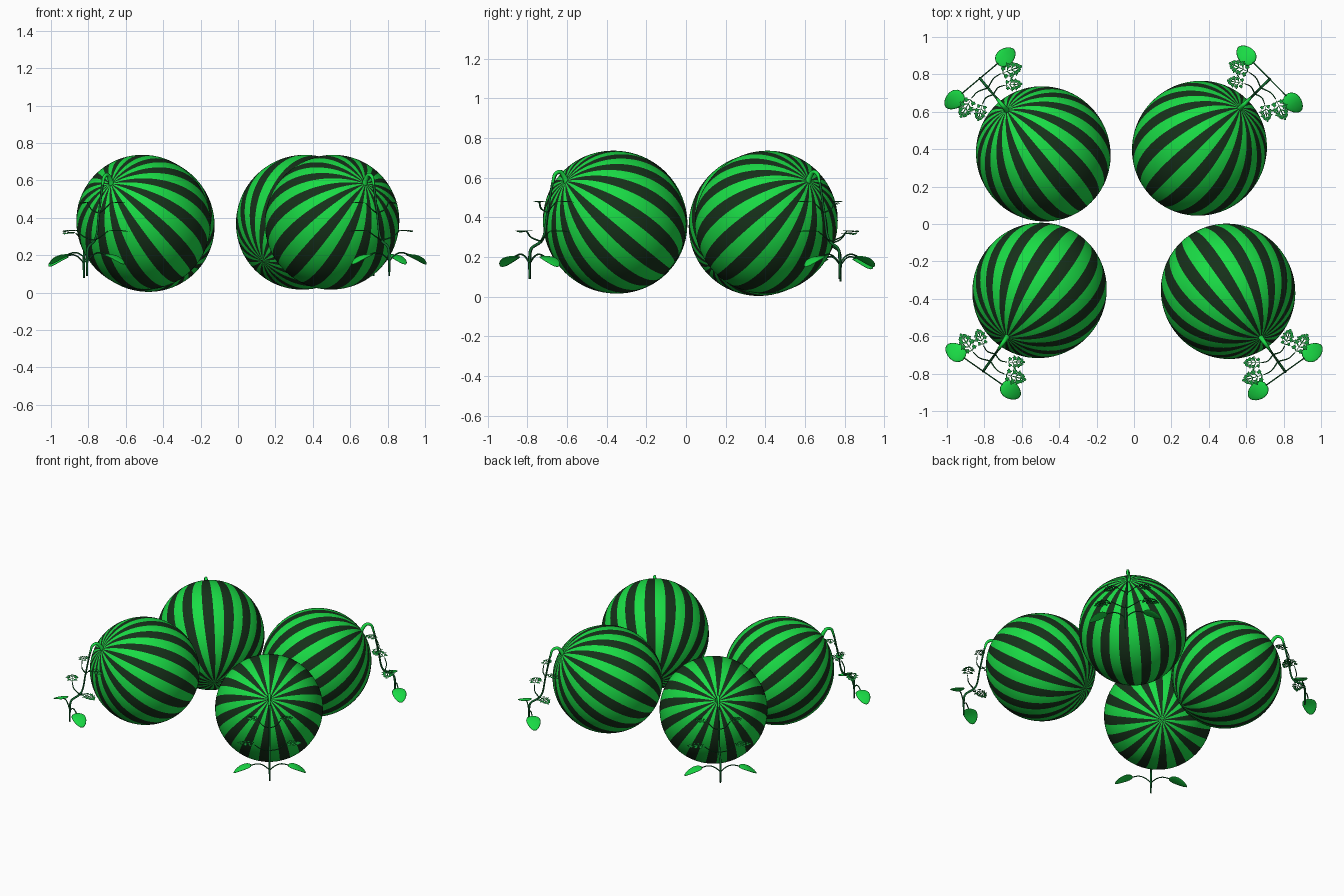
import bpy, bmesh
from math import sin, cos, pi, atan2, radians
from mathutils import Vector, Matrix

if "Cube" in bpy.data.objects:
    bpy.data.objects.remove(bpy.data.objects["Cube"])


def material(name, col):
    m = bpy.data.materials.new(name)
    m.diffuse_color = (*col, 1)
    m.use_nodes = True
    m.node_tree.nodes["Principled BSDF"].inputs["Base Color"].default_value = m.diffuse_color
    return m


LIGHT = material("light_green", (0.01, 0.72, 0.06))
DARK = material("dark_green", (0.008, 0.03, 0.01))
VINE = material("vine_green", (0.005, 0.13, 0.025))
FOLIAGE = material("foliage_green", (0.008, 0.32, 0.04))


def finish(bm, name, mats, smooth=True):
    for f in bm.faces:
        f.smooth = smooth
    me = bpy.data.meshes.new(name)
    bm.to_mesh(me)
    bm.free()
    for m in mats:
        me.materials.append(m)
    return me


def melon_mesh():
    # slightly long sphere, striped from pole to pole, stem pole tipped up and outward (+X)
    bm = bmesh.new()
    bmesh.ops.create_uvsphere(bm, u_segments=96, v_segments=48, radius=0.357)
    for v in bm.verts:
        v.co.z *= 1.03
    for f in bm.faces:
        c = f.calc_center_median()
        step = int((atan2(c.y, c.x) % (2 * pi)) / (2 * pi) * 96)
        f.material_index = (step // 3) % 2
    tilt = Matrix.Rotation(radians(56), 4, 'Y')
    bmesh.ops.transform(bm, matrix=Matrix.Translation((0, 0, 0.372)) @ tilt, verts=bm.verts)
    return finish(bm, "melon", [LIGHT, DARK])


def smooth_path(pts, n=5):
    # Catmull-Rom resampling of (x, y, z, radius) points
    p = [Vector(q) for q in pts]
    p = [2 * p[0] - p[1]] + p + [2 * p[-1] - p[-2]]
    out = []
    for i in range(1, len(p) - 2):
        a, b, c, d = p[i - 1:i + 3]
        for k in range(n):
            t = k / n
            out.append(0.5 * (2 * b + (c - a) * t + (2 * a - 5 * b + 4 * c - d) * t * t
                              + (3 * b - a - 3 * c + d) * t ** 3))
    return out + [p[-2]]


def tube(bm, pts, sides=8):
    path = smooth_path(pts)
    rings = []
    for i, q in enumerate(path):
        tan = (path[min(i + 1, len(path) - 1)] - path[max(i - 1, 0)]).xyz.normalized()
        ref = Vector((0, 1, 0)) if abs(tan.y) < 0.7 else Vector((1, 0, 0))
        u = tan.cross(ref).normalized()
        w = tan.cross(u)
        rings.append([bm.verts.new(q.xyz + q.w * (u * cos(2 * pi * k / sides) + w * sin(2 * pi * k / sides)))
                      for k in range(sides)])
    for a, b in zip(rings, rings[1:]):
        for k in range(sides):
            j = (k + 1) % sides
            bm.faces.new((a[k], a[j], b[j], b[k]))
    bm.faces.new(rings[0][::-1])
    bm.faces.new(rings[-1])


# leaf nodes: (start on vine, leaf base, scale of leaf, heading in degrees from sideways)
NODES = [((0.46, 0, 0.275), (0.475, 0.10, 0.325), 1.0, 20),
         ((0.415, 0, 0.42), (0.415, 0.075, 0.475), 0.8, 35)]


def vine_mesh():
    bm = bmesh.new()
    tube(bm, [(0.527, 0, 0.085, 0.005), (0.527, 0, 0.19, 0.007), (0.515, 0, 0.24, 0.007),
              (0.46, 0, 0.272, 0.007), (0.435, 0, 0.315, 0.006), (0.42, 0, 0.40, 0.006),
              (0.40, 0, 0.50, 0.006), (0.385, 0, 0.57, 0.007)])
    for s in (1, -1):
        # seed leaf stalks
        tube(bm, [(0.527, 0, 0.165, 0.004), (0.527, s * 0.04, 0.198, 0.004),
                  (0.527, s * 0.08, 0.21, 0.004), (0.527, s * 0.125, 0.20, 0.004)], 6)
        # true leaf stalks
        for a, b, k, h in NODES:
            mid = ((a[0] + b[0]) / 2 + 0.012, s * b[1] * 0.55, a[2] + 0.02)
            tube(bm, [(*a, 0.004), (*mid, 0.0035), (b[0], s * b[1], b[2], 0.003)], 6)
    return finish(bm, "vine", [VINE])


def fruit_stem_mesh():
    # thick bright hook joining vine and melon pole
    bm = bmesh.new()
    tube(bm, [(0.385, 0, 0.565, 0.007), (0.37, 0, 0.612, 0.009), (0.338, 0, 0.625, 0.011),
              (0.312, 0, 0.60, 0.013), (0.295, 0, 0.568, 0.016)])
    return finish(bm, "fruit_stem", [LIGHT])


def seed_leaf_mesh():
    # pair of drooping oval lenses
    bm = bmesh.new()
    for s in (1, -1):
        new = bmesh.ops.create_uvsphere(bm, u_segments=20, v_segments=10, radius=1)["verts"]
        for v in new:
            x, y, z = v.co
            v.co = (0.527 + 0.047 * x * (1 - 0.15 * y), s * (0.18 + 0.06 * y),
                    0.184 - 0.026 * y - 0.012 * y * y + 0.007 * z)
    bmesh.ops.recalc_face_normals(bm, faces=bm.faces)
    return finish(bm, "seed_leaves", [LIGHT])


def true_leaf_mesh():
    # feathered leaves: rows of lobed leaflets along a midrib
    bm = bmesh.new()

    def lobe(mat, base, ang, length, width):
        pts = []
        for u, w in ((0, .18), (.35, .6), (.7, 1), (.92, .7), (1, 0),
                     (.92, -.7), (.7, -1), (.35, -.6), (0, -.18)):
            a, b = u * length, w * width
            x = base[0] + a * cos(ang) - b * sin(ang)
            y = base[1] + a * sin(ang) + b * cos(ang)
            pts.append(bm.verts.new(mat @ Vector((x, y, 0.006 - 2.2 * (x - 0.05) ** 2 - 1.5 * y * y))))
        bm.faces.new(pts)

    for s in (1, -1):
        for a, b, k, h in NODES:
            mat = (Matrix.Translation((b[0], s * b[1], b[2]))
                   @ Matrix.Rotation(s * radians(90 + h), 4, 'Z') @ Matrix.Scale(k, 4))
            lobe(mat, (0, 0), 0, 0.11, 0.003)
            lobe(mat, (0.095, 0), 0, 0.028, 0.008)
            for i, L in enumerate((0.034, 0.046, 0.042, 0.028)):
                x = 0.012 + i * 0.025
                for side in (1, -1):
                    ang = side * radians(62 - 6 * i)
                    lobe(mat, (x, 0), ang, L, 0.006)
                    for f in (0.45, 0.7):
                        base = (x + f * L * cos(ang), f * L * sin(ang))
                        for d in (0.9, -0.9):
                            lobe(mat, base, ang + d, L * 0.42, 0.0045)
    ret = bmesh.ops.solidify(bm, geom=bm.faces[:], thickness=0.0015)
    return finish(bm, "true_leaves", [FOLIAGE], False)


PARTS = [melon_mesh(), vine_mesh(), fruit_stem_mesh(), seed_leaf_mesh(), true_leaf_mesh()]

# four melon plants: centre x, y, base height, outward heading
PLANTS = {"back_left": (-0.485, 0.375, -0.008, (-0.643, 0.766)),
          "back_right": (0.35, 0.405, 0.004, (0.71, 0.70)),
          "front_left": (-0.505, -0.355, 0.004, (-0.572, -0.82)),
          "front_right": (0.503, -0.36, 0.004, (0.58, -0.815))}
for place, (x, y, z, d) in PLANTS.items():
    for me in PARTS:
        ob = bpy.data.objects.new(place + "_" + me.name, me)
        ob.location = (x, y, z)
        ob.rotation_euler = (0, 0, atan2(d[1], d[0]))
        bpy.context.collection.objects.link(ob)
